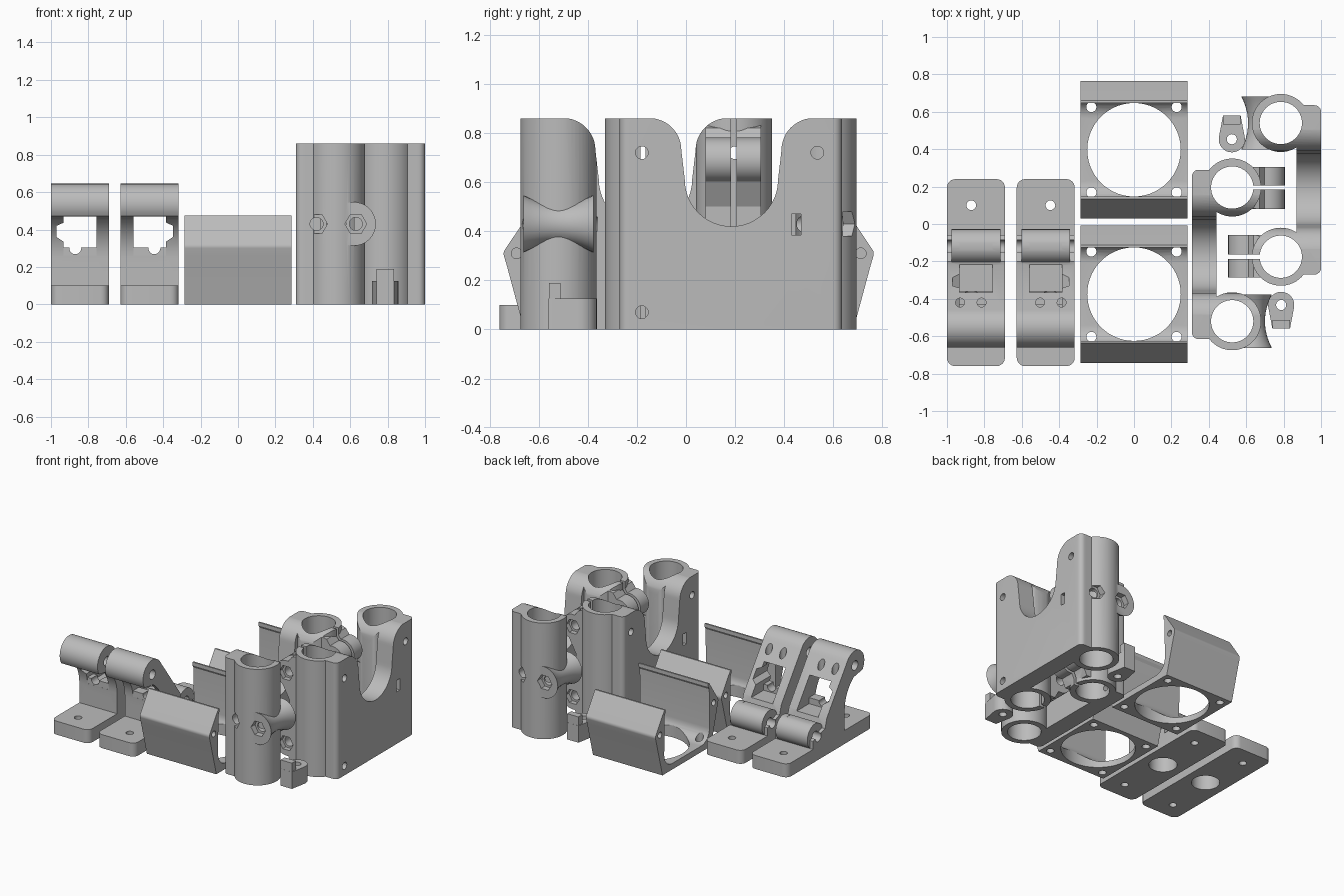
import bpy, bmesh, math
from mathutils import Matrix, Vector

cube = bpy.data.objects.get("Cube")
if cube:
    bpy.data.objects.remove(cube, do_unlink=True)

grey = bpy.data.materials.new("plain_grey")
grey.use_nodes = True
grey.diffuse_color = (0.5, 0.5, 0.5, 1)
grey.node_tree.nodes["Principled BSDF"].inputs["Base Color"].default_value = (0.5, 0.5, 0.5, 1)


def arc(cx, cy, r, a0, a1, n=12):
    return [(cx + r * math.cos(math.radians(a0 + (a1 - a0) * i / n)),
             cy + r * math.sin(math.radians(a0 + (a1 - a0) * i / n))) for i in range(n + 1)]


def circle(cx, cy, r, n=40):
    return arc(cx, cy, r, 0, 360 * (n - 1) / n, n - 1)


def rect(x0, x1, y0, y1, r=0.0):
    if r == 0:
        return [(x0, y0), (x1, y0), (x1, y1), (x0, y1)]
    return (arc(x1 - r, y1 - r, r, 0, 90, 6) + arc(x0 + r, y1 - r, r, 90, 180, 6)
            + arc(x0 + r, y0 + r, r, 180, 270, 6) + arc(x1 - r, y0 + r, r, 270, 360, 6))


def add_object(name, bm):
    bmesh.ops.recalc_face_normals(bm, faces=bm.faces)
    mesh = bpy.data.meshes.new(name)
    bm.to_mesh(mesh)
    bm.free()
    mesh.materials.append(grey)
    ob = bpy.data.objects.new(name, mesh)
    bpy.context.collection.objects.link(ob)
    return ob


def prism(name, pts, axis, a, b):
    """Extrude a 2D outline along x (y,z), y (x,z) or z (x,y)."""
    place = {"x": lambda p, t: (t, p[0], p[1]), "y": lambda p, t: (p[0], t, p[1]),
             "z": lambda p, t: (p[0], p[1], t)}[axis]
    bm = bmesh.new()
    low = [bm.verts.new(place(p, a)) for p in pts]
    high = [bm.verts.new(place(p, b)) for p in pts]
    bm.faces.new(low)
    bm.faces.new(high)
    for i in range(len(pts)):
        j = (i + 1) % len(pts)
        bm.faces.new((low[i], low[j], high[j], high[i]))
    return add_object(name, bm)


def combine(ob, other, op):
    mod = ob.modifiers.new("combine", "BOOLEAN")
    mod.operation, mod.object, mod.solver = op, other, "EXACT"
    bpy.context.view_layer.objects.active = ob
    bpy.ops.object.modifier_apply(modifier=mod.name)
    bpy.data.objects.remove(other, do_unlink=True)


def cut(ob, pts, axis, a, b):
    combine(ob, prism("cutter", pts, axis, a, b), "DIFFERENCE")


def fuse(ob, pts, axis, a, b):
    combine(ob, prism("addition", pts, axis, a, b), "UNION")


def copy(ob, name, matrix):
    new = ob.copy()
    new.data = ob.data.copy()
    new.name = name
    new.data.transform(matrix)
    if matrix.determinant() < 0:
        new.data.flip_normals()
    bpy.context.collection.objects.link(new)
    return new


def turn(centre):
    c = Vector(centre)
    return Matrix.Translation(c) @ Matrix.Rotation(math.pi, 4, "Z") @ Matrix.Translation(-c)


# Rod bracket: foot plate, overhanging upper barrel, sloped web, lower barrel
def build_bracket():
    c, w = -0.845, 0.155
    ob = prism("left_bracket", rect(c - w, c + w, -0.76, 0.24, 0.045), "z", 0, 0.1)
    web = (arc(-0.55, 0.535, 0.11, 30, 215, 16) + arc(-0.68, 0.25, 0.25, 55, 0, 8)
           + [(-0.43, 0.05), (-0.06, 0.05), (-0.06, 0.16), (-0.2, 0.2), (-0.22, 0.27)])
    fuse(ob, web, "x", c - w, c + w)
    fuse(ob, circle(-0.12, 0.17, 0.092), "x", c - 0.13, c + 0.13)
    # belt window with its side pocket and lower rest
    cut(ob, rect(c - 0.088, c + 0.088, 0.26, 0.47), "y", -0.7, 0.0)
    cut(ob, [(c - 0.08, 0.33), (c - 0.125, 0.36), (c - 0.125, 0.42), (c - 0.08, 0.44)], "y", -0.7, 0)
    fuse(ob, rect(c - 0.1, c + 0.1, 0.2, 0.305), "y", -0.43, -0.36)
    cut(ob, circle(c - 0.025, 0.3, 0.032, 20), "y", -0.7, 0.0)
    # through holes
    cut(ob, circle(c, -0.26, 0.095), "z", -0.1, 0.2)
    for y in (0.1, -0.63):
        cut(ob, circle(c - 0.025, y, 0.026, 20), "z", -0.1, 0.2)
    for x in (-0.085, 0.03):
        cut(ob, circle(c + x, -0.42, 0.024, 20), "z", 0.4, 0.8)
    for y, z in ((-0.55, 0.535), (-0.12, 0.17)):
        cut(ob, circle(y, z, 0.035, 20), "x", -1.2, -0.6)
    return ob


left_bracket = build_bracket()
middle = Matrix.Translation((-0.845 - 0.472, 0, 0)) @ Matrix.Scale(-1, 4, (1, 0, 0))
copy(left_bracket, "right_bracket", middle)


# Fan duct: floor with a round opening and two flared walls
def build_duct():
    yc, w = 0.397, 0.285
    half = ([(0.285, 0)] + [(0.355, 0.26)] + arc(0.338, 0.308, 0.03, -15, 35, 5) + [(0.262, 0.475)]
            + [(0.25, 0.475), (0.25, 0.45), (0.262, 0.43)] + arc(0.17, 0.14, 0.095, 0, -90, 8))
    outline = half + [(-y, z) for y, z in reversed(half)]
    ob = prism("back_fan_duct", [(yc + y, z) for y, z in outline], "x", -w, w)
    cut(ob, circle(0, yc, 0.25, 56), "z", -0.1, 0.6)
    for sx in (-1, 1):
        for sy in (-1, 1):
            cut(ob, circle(sx * 0.228, yc + sy * 0.228, 0.027, 20), "z", -0.1, 0.2)
        # screw holes in the wall ends
        for sy in (-1, 1):
            cut(ob, circle(yc + sy * 0.315, 0.31, 0.022, 16), "x", sx * 0.15, sx * 0.4)
    return ob


back_duct = build_duct()
copy(back_duct, "front_fan_duct", Matrix.Translation((0, -0.772, 0)))


# Bearing carriage: two tubes joined by a wall, with a clamp and a waisted boss
def build_carriage():
    x, y_far, y_near, top = 0.785, 0.54, -0.175, 0.86
    ob = prism("right_carriage", rect(0.87, 1.0, -0.27, 0.635, 0.035), "z", 0, top)
    for y, end in ((y_far, 0.635), (y_near, -0.27)):
        fuse(ob, circle(x, y, 0.155, 56), "z", 0, top)
        fuse(ob, rect(x, 0.95, min(end, y), max(end, y)), "z", 0, top)
    # clamp ears with two rounded lobes
    ear = ([(0.7, 0.02)] + [(0.7, 0.84), (0.64, 0.82)] + arc(0.595, 0.69, 0.092, 80, 250, 12)
           + [(0.62, 0.5), (0.62, 0.36)] + arc(0.595, 0.17, 0.092, 110, 280, 12) + [(0.64, 0.02)])
    fuse(ob, ear, "y", -0.285, -0.06)
    # waisted boss
    bm = bmesh.new()
    rings = []
    for i in range(13):
        t = i / 6 - 1
        r = 0.08 + 0.037 * t * t
        rings.append([bm.verts.new((px, 0.54 + 0.143 * t, pz)) for px, pz in circle(0.69, 0.43, r, 32)])
    for a, b in zip(rings, rings[1:]):
        for k in range(32):
            bm.faces.new((a[k], a[k - 1], b[k - 1], b[k]))
    bm.faces.new(rings[0])
    bm.faces.new(rings[-1])
    combine(ob, add_object("boss", bm), "UNION")
    # bores and clamp slot
    for y in (y_far, y_near):
        cut(ob, circle(x, y, 0.113, 56), "z", -0.1, 1)
    cut(ob, rect(0.4, x, y_near - 0.011, y_near + 0.011), "z", -0.1, 1)
    # saddle cut between the tubes
    half = arc(0.335, 0.73, 0.131, 90, 180) + arc(0, 0.61, 0.19, 0, -90)
    yc = 0.185
    saddle = [(yc + a, z) for a, z in half] + [(yc - a, z) for a, z in reversed(half[:-1])]
    cut(ob, saddle + [(yc - 0.335, 1), (yc + 0.335, 1)], "x", 0.4, 1.1)
    # wall screw holes and slot
    for y, z in ((-0.18, 0.72), (-0.18, 0.07), (0.535, 0.72)):
        cut(ob, circle(y, z, 0.026, 20), "x", 0.85, 1.1)
    cut(ob, rect(0.43, 0.468, 0.385, 0.47), "x", 0.85, 1.1)
    # clamp bolts, cross bolts and nut pockets
    for z in (0.69, 0.17):
        cut(ob, circle(0.595, z, 0.035, 20), "y", -0.4, 0.0)
        cut(ob, circle(0.595, z, 0.056, 6), "y", -0.4, -0.25)
    for bx in (0.68, 0.89):
        cut(ob, circle(bx, 0.43, 0.035, 20), "y", 0.38, 0.8)
        cut(ob, circle(bx, 0.43, 0.058, 6), "y", 0.64, 0.8)
    return ob


swap = turn((0.655, 0.01, 0))
right_carriage = build_carriage()
copy(right_carriage, "left_carriage", swap)

# Small belt clips
clip_shape = arc(0.787, -0.433, 0.07, -8, 188, 16) + [(0.74, -0.56), (0.834, -0.56)]
clip = prism("front_clip", clip_shape, "z", 0, 0.125)
fuse(clip, rect(0.741, 0.833, -0.559, -0.512), "z", 0.05, 0.19)
cut(clip, circle(0.787, -0.433, 0.027, 24), "z", -0.1, 0.3)
copy(clip, "back_clip", swap)

# Smooth round surfaces, keep edges crisp
for ob in bpy.context.view_layer.objects:
    ob.select_set(ob.type == "MESH")
bpy.context.view_layer.objects.active = clip
bpy.ops.object.shade_smooth_by_angle(angle=math.radians(28))
